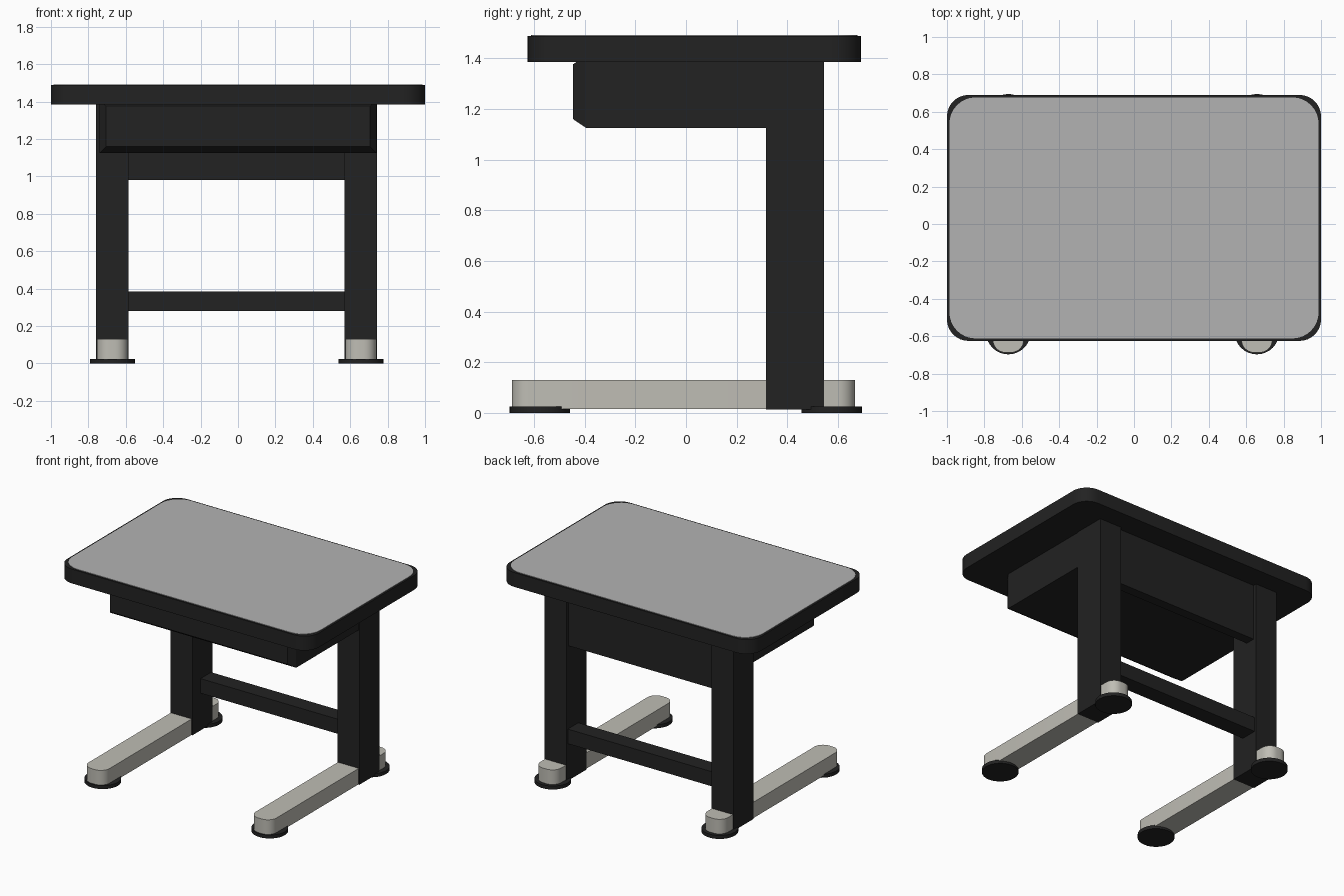
import bpy, bmesh, math

if "Cube" in bpy.data.objects:
    bpy.data.objects.remove(bpy.data.objects["Cube"])


def material(name, rgb):
    m = bpy.data.materials.new(name)
    m.diffuse_color = (*rgb, 1)
    m.use_nodes = True
    m.node_tree.nodes["Principled BSDF"].inputs["Base Color"].default_value = m.diffuse_color
    return m


BLACK = material("black", (0.016, 0.016, 0.016))
BEIGE = material("beige", (0.52, 0.51, 0.46))
GREY = material("grey", (0.45, 0.45, 0.45))


def finish(bm, name, mat, smooth=False):
    bmesh.ops.recalc_face_normals(bm, faces=bm.faces)
    me = bpy.data.meshes.new(name)
    bm.to_mesh(me)
    bm.free()
    ob = bpy.data.objects.new(name, me)
    bpy.context.collection.objects.link(ob)
    me.materials.append(mat)
    if smooth:
        bpy.ops.object.select_all(action='DESELECT')
        bpy.context.view_layer.objects.active = ob
        ob.select_set(True)
        bpy.ops.object.shade_smooth_by_angle(angle=math.radians(35))
    return ob


def box_mesh(x, y, z):
    """Box spanning three (low, high) ranges."""
    bm = bmesh.new()
    bmesh.ops.create_cube(bm, size=1)
    for v in bm.verts:
        v.co = [(r[0] + r[1]) / 2 + c * (r[1] - r[0]) for r, c in zip((x, y, z), v.co)]
    return bm


def box(name, x, y, z, mat, radius=0):
    """Box with optionally rounded vertical corners."""
    bm = box_mesh(x, y, z)
    if radius:
        edges = [e for e in bm.edges
                 if abs(e.verts[0].co.z - e.verts[1].co.z) > 1e-4]
        bmesh.ops.bevel(bm, geom=edges, offset=radius, segments=8,
                        profile=0.5, affect='EDGES')
    return finish(bm, name, mat, radius > 0)


# Tabletop slab and its slightly inset writing surface
box("tabletop", (-1, 1), (-0.625, 0.69), (1.385, 1.488), BLACK, 0.115)
box("writing_surface", (-0.987, 0.987), (-0.612, 0.677), (1.47, 1.491), GREY, 0.14)

# Drawer box with a chamfered front panel
bm = box_mesh((-0.74, 0.74), (-0.395, 0.46), (1.125, 1.41))
front = min(bm.faces, key=lambda f: f.calc_center_median().y)
bmesh.ops.inset_region(bm, faces=[front], thickness=0.048)
for v in front.verts:
    v.co.y = -0.445
finish(bm, "drawer", BLACK)

# Back panel and lower crossbar between the legs
box("back_panel", (-0.60, 0.59), (0.45, 0.52), (0.98, 1.39), BLACK)
box("crossbar", (-0.60, 0.59), (0.41, 0.53), (0.28, 0.385), BLACK)

# Legs, rounded floor bars and round pads on both sides
for side, cx in (("left", -0.672), ("right", 0.657)):
    box(side + "_leg", (cx - 0.0875, cx + 0.0875), (0.315, 0.545), (0.013, 1.39), BLACK)
    box(side + "_foot_bar", (cx - 0.083, cx + 0.083), (-0.687, 0.667),
        (0.016, 0.13), BEIGE, 0.068)
    for end, cy in (("front", -0.577), ("back", 0.575)):
        bm = bmesh.new()
        bmesh.ops.create_cone(bm, cap_ends=True, segments=32,
                              radius1=0.12, radius2=0.12, depth=0.025)
        bmesh.ops.translate(bm, vec=(cx, cy, 0.0125), verts=bm.verts)
        finish(bm, f"{side}_{end}_pad", BLACK, True)
